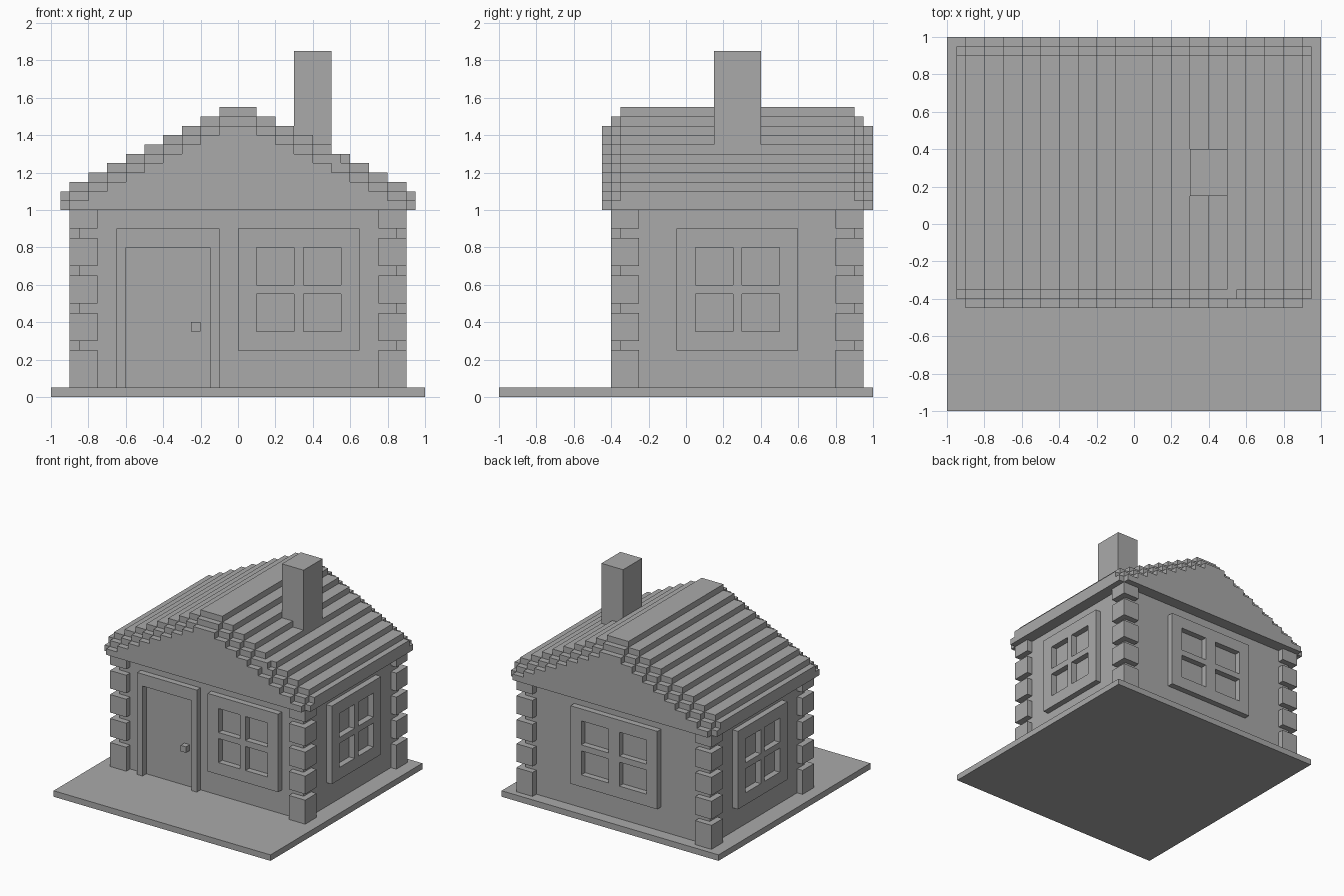
import bpy, bmesh
from mathutils import Matrix, Vector
from math import pi

cube = bpy.data.objects.get("Cube")
if cube:
    bpy.data.objects.remove(cube, do_unlink=True)

# One plain grey for the whole cabin
GREY = (0.4, 0.4, 0.4, 1)
grey = bpy.data.materials.new("plain grey")
grey.use_nodes = True
grey.diffuse_color = GREY
grey.node_tree.nodes["Principled BSDF"].inputs["Base Color"].default_value = GREY


def finish(name, bm):
    bmesh.ops.recalc_face_normals(bm, faces=bm.faces)
    mesh = bpy.data.meshes.new(name)
    bm.to_mesh(mesh)
    bm.free()
    mesh.materials.append(grey)
    obj = bpy.data.objects.new(name, mesh)
    bpy.context.collection.objects.link(obj)
    return obj


def add_box(bm, low, high):
    low, high = Vector(low), Vector(high)
    place = Matrix.Translation((low + high) / 2) @ Matrix.Diagonal((*(high - low), 1))
    bmesh.ops.create_cube(bm, size=1, matrix=place)


def box(name, low, high):
    bm = bmesh.new()
    add_box(bm, low, high)
    return finish(name, bm)


def extrude(bm, offset):
    new = bmesh.ops.extrude_face_region(bm, geom=bm.faces[:])["geom"]
    bmesh.ops.translate(bm, vec=offset, verts=[v for v in new if isinstance(v, bmesh.types.BMVert)])


def frame(name, columns, rows, holes, origin=(0, 0), turn=0):
    """Flat frame with open cells, rising THICK from a wall at the origin."""
    bm = bmesh.new()
    grid = [[bm.verts.new((u, 0, v)) for v in rows] for u in columns]
    for i in range(len(columns) - 1):
        for j in range(len(rows) - 1):
            if (i, j) not in holes:
                bm.faces.new((grid[i][j], grid[i + 1][j], grid[i + 1][j + 1], grid[i][j + 1]))
    extrude(bm, (0, -THICK, 0))
    place = Matrix.Translation((*origin, 0)) @ Matrix.Rotation(turn, 4, "Z")
    bmesh.ops.transform(bm, matrix=place, verts=bm.verts)
    return finish(name, bm)


def roof_layer(name, y_front, y_back, drop):
    """Stepped gable prism; each lower layer reaches further out."""
    half = [(0.95, 1.1 - drop)] + [(0.9 - 0.1 * i, 1.15 - drop + 0.05 * i) for i in range(9)]
    half = [(x, z) for x, z in half if z > 1.001]
    right, z_low = [], 1.0
    for x, z in half:
        right += [(x, z_low), (x, z)]
        z_low = z
    outline = right + [(-x, z) for x, z in reversed(right)]
    bm = bmesh.new()
    bm.faces.new([bm.verts.new((x, y_front, z)) for x, z in outline])
    extrude(bm, (0, y_back - y_front, 0))
    return finish(name, bm)


THICK = 0.05
WALL_X, FRONT, BACK = 0.85, -0.35, 0.9

# Ground slab and walls
box("ground_slab", (-1, -1, 0), (1, 1, 0.05))
box("walls", (-WALL_X, FRONT, 0.05), (WALL_X, BACK, 1.0))

# Corner blocks with gaps between them
courses = [(0.05, 0.25), (0.3, 0.45), (0.5, 0.65), (0.7, 0.85), (0.9, 1.0)]
for side, x in (("right", -0.9), ("left", 0.75)):
    for end, y in (("front", -0.4), ("back", 0.8)):
        bm = bmesh.new()
        for low, high in courses:
            add_box(bm, (x, y, low), (x + 0.15, y + 0.15, high))
        finish(f"{end}_{side}_corner_blocks", bm)

# Door frame and knob
frame("door_frame", [-0.65, -0.6, -0.15, -0.1], [0.05, 0.8, 0.9], {(1, 0)}, (0, FRONT))
box("door_knob", (-0.25, FRONT - THICK, 0.35), (-0.2, FRONT, 0.4))

# Four-pane windows
panes = {(1, 1), (3, 1), (1, 3), (3, 3)}
rows = [0.25, 0.35, 0.55, 0.6, 0.8, 0.9]
narrow = [-0.325, -0.225, -0.025, 0.025, 0.225, 0.325]
wide = [-0.4, -0.3, -0.05, 0.05, 0.3, 0.4]
frame("front_window", narrow, rows, panes, (0.325, FRONT))
frame("left_window", narrow, rows, panes, (WALL_X, 0.275), pi / 2)
frame("right_window", narrow, rows, panes, (-WALL_X, 0.275), -pi / 2)
frame("back_window", wide, rows, panes, (0, BACK), pi)

# Stepped roof in three nested layers
roof_layer("roof_top_layer", FRONT, BACK, 0)
roof_layer("roof_middle_layer", FRONT - 0.05, BACK + 0.05, 0.05)
roof_layer("roof_gable_layer", FRONT - 0.1, BACK + 0.1, 0.1)
box("roof_edge_block", (0.5, FRONT - 0.05, 1.2), (0.55, FRONT, 1.3))

# Chimney
box("chimney", (0.3, 0.15, 1.2), (0.5, 0.4, 1.85))
